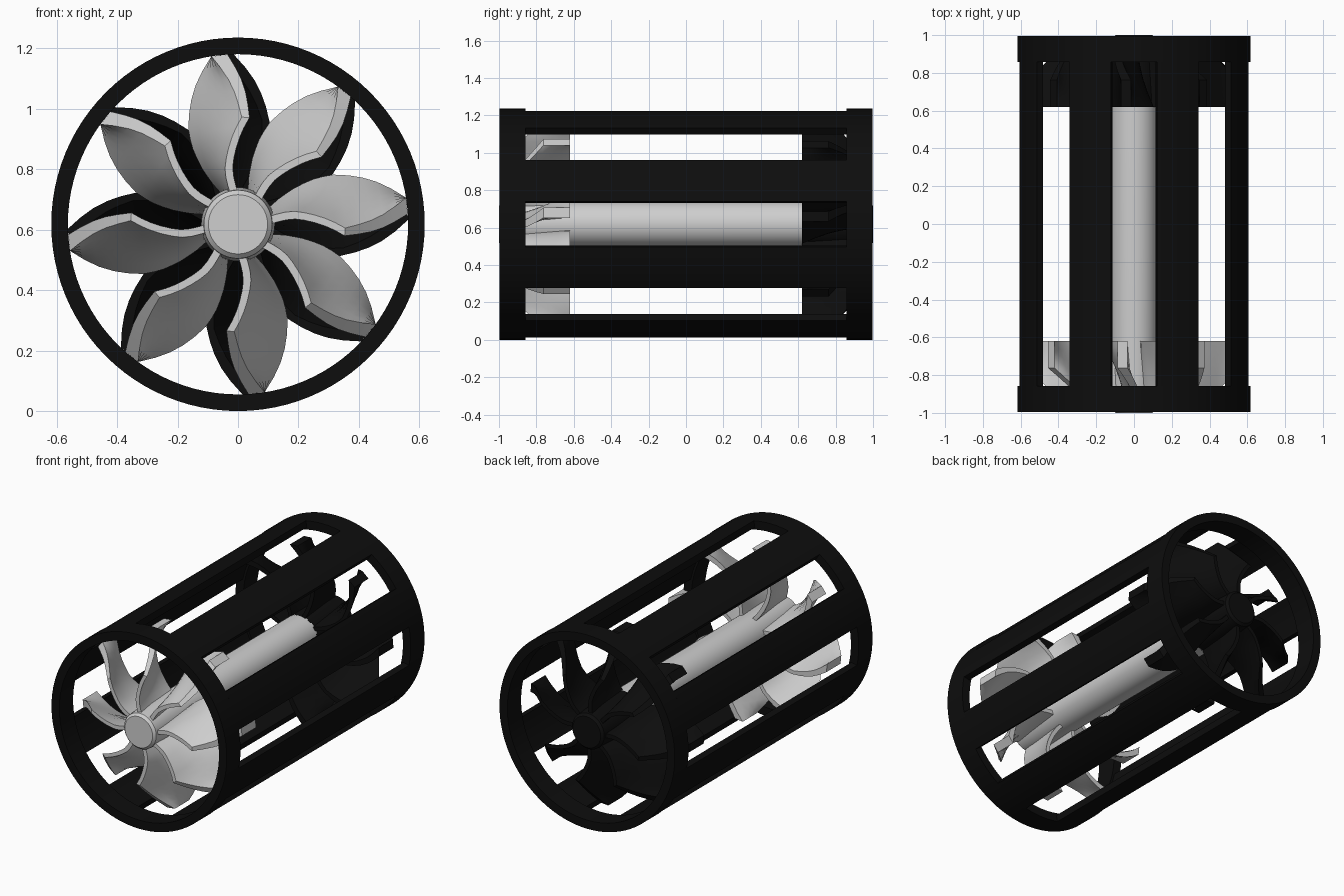
import bpy, bmesh, math

if "Cube" in bpy.data.objects:
    bpy.data.objects.remove(bpy.data.objects["Cube"])

CZ, R = 0.618, 0.618


def material(name, v):
    m = bpy.data.materials.new(name)
    m.diffuse_color = (v, v, v, 1)
    m.use_nodes = True
    m.node_tree.nodes["Principled BSDF"].inputs["Base Color"].default_value = m.diffuse_color
    return m


black = material("black", 0.004)
grey = material("light grey", 0.62)


def pt(r, deg, y):
    a = math.radians(deg)
    return (r * math.cos(a), y, CZ + r * math.sin(a))


def finish(name, bm, mat):
    bmesh.ops.recalc_face_normals(bm, faces=bm.faces)
    me = bpy.data.meshes.new(name)
    bm.to_mesh(me)
    bm.free()
    me.materials.append(mat)
    ob = bpy.data.objects.new(name, me)
    bpy.context.collection.objects.link(ob)
    bpy.ops.object.select_all(action='DESELECT')
    ob.select_set(True)
    bpy.context.view_layer.objects.active = ob
    bpy.ops.object.shade_smooth_by_angle(angle=math.radians(30))
    return ob


def sweep(bm, sections, closed):
    """Bridge a list of equal point loops, capped unless closed."""
    loops = [[bm.verts.new(p) for p in s] for s in sections]
    n = len(loops[0])
    pairs = list(zip(loops, loops[1:])) + ([(loops[-1], loops[0])] if closed else [])
    for a, b in pairs:
        for i in range(n):
            j = (i + 1) % n
            bm.faces.new((a[i], a[j], b[j], b[i]))
    if not closed:
        bm.faces.new(loops[0])
        bm.faces.new(loops[-1])


def lerp_table(table, r):
    for (r0, v0), (r1, v1) in zip(table, table[1:]):
        if r <= r1:
            t = max(0, (r - r0) / (r1 - r0))
            return v0 + (v1 - v0) * t
    return table[-1][1]


# Cage: two end rings and eight curved bars
def ring(name, y0, y1):
    bm = bmesh.new()
    sweep(bm, [[pt(R, a, y0), pt(R, a, y1), pt(0.563, a, y1), pt(0.563, a, y0)]
               for a in [i * 360 / 96 for i in range(96)]], True)
    finish(name, bm, black)


ring("front_ring", -0.996, -0.857)
ring("rear_ring", 0.857, 0.996)
for k in range(8):
    bm = bmesh.new()
    sweep(bm, [[pt(R, a, -0.86), pt(R, a, 0.86), pt(0.577, a, 0.86), pt(0.577, a, -0.86)]
               for a in [k * 45 + 11.4 + i * 22.2 / 6 for i in range(7)]], False)
    finish("cage_bar", bm, black)


# Shaft and hubs: stacked circles along y
def spindle(name, profile, mat):
    bm = bmesh.new()
    sweep(bm, [[pt(r, i * 7.5, y) for i in range(48)] for r, y in profile], False)
    finish(name, bm, mat)


spindle("shaft", [(0.098, -1.0), (0.113, -0.985), (0.122, -0.86), (0.122, 0.63)], grey)
spindle("rear_hub", [(0.122, 0.62), (0.122, 0.86), (0.113, 0.985), (0.098, 1.0)], black)

# Blade edge angles by radius: front edge and back edge
FRONT = [(0.10, 14), (0.14, 15), (0.18, 14), (0.255, 7), (0.355, -2), (0.46, 2.5), (0.563, 9)]
BACK = [(0.10, 27), (0.15, 32), (0.21, 33), (0.28, 31.5), (0.35, 28), (0.465, 18.5), (0.563, 9)]
RADII = [0.10, 0.13, 0.16, 0.19, 0.22, 0.255, 0.29, 0.32, 0.355, 0.40, 0.44, 0.48, 0.52, 0.563]
STEPS = 5


def fan(name, mat, rear):
    for k in range(8):
        bm = bmesh.new()
        sections = []
        for r in RADII:
            yf = -0.97 + max(0, r - 0.355)
            f, b = lerp_table(FRONT, r), lerp_table(BACK, r)
            thick = math.degrees((0.026 + 0.028 * max(0, (r - 0.355) / 0.208)) / r)
            side = [(f + (b - f) * i / STEPS, yf + (-0.62 - yf) * i / STEPS) for i in range(STEPS + 1)]
            loop = side + [(a - thick, y) for a, y in reversed(side)]
            if rear:
                loop = [(10.5 - a, -y) for a, y in loop]
            sections.append([pt(r, a + 45 * k, y) for a, y in loop])
        sweep(bm, sections, False)
        finish(name, bm, mat)


fan("front_fan_blade", grey, False)
fan("rear_fan_blade", black, True)
